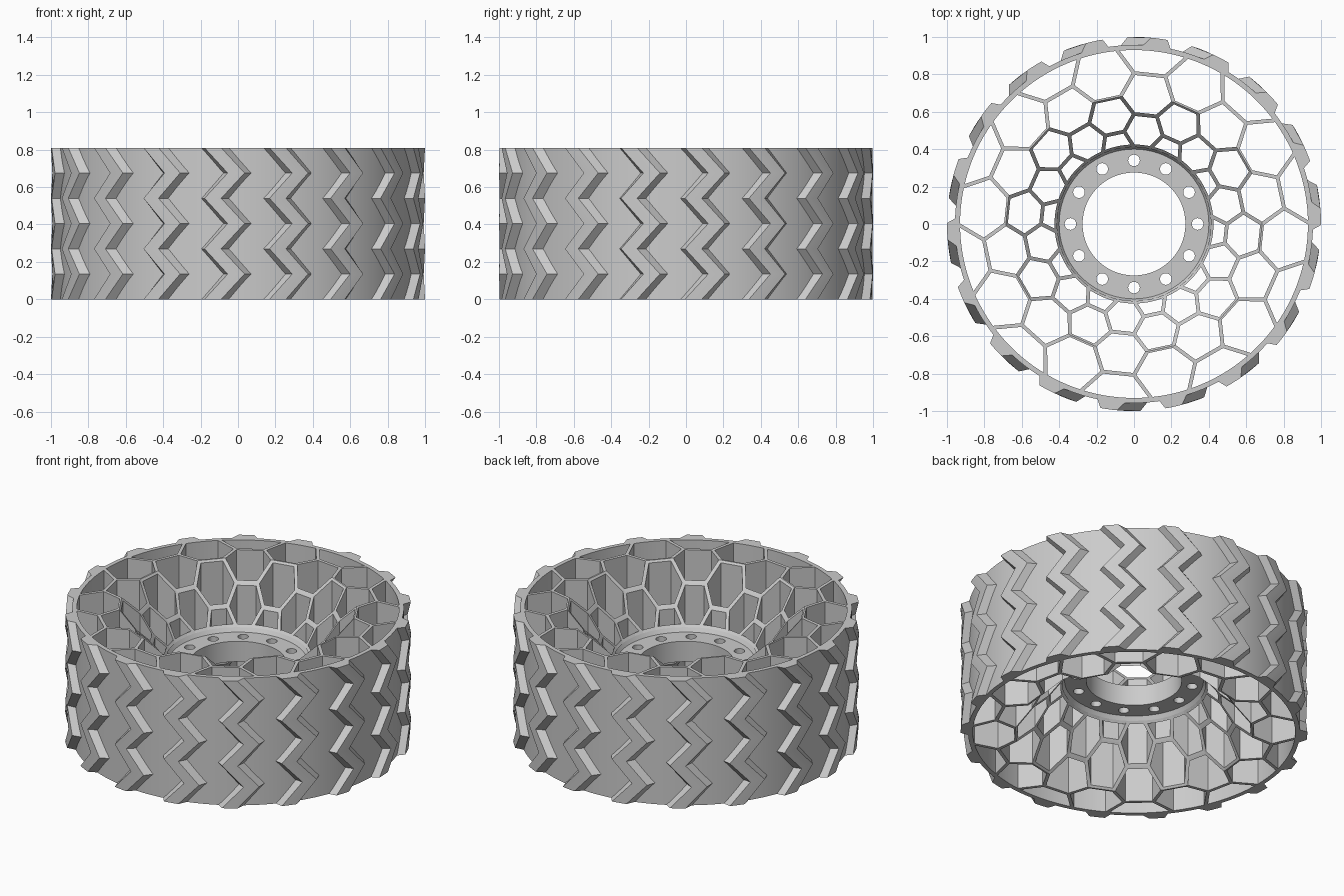
import bpy, bmesh
from math import sin, cos, pi, radians
from mathutils import Vector

HEIGHT = 0.81
MID = HEIGHT / 2
CONE_START = 0.685          # the web dishes inwards below this radius
CONE_SLOPE = 1.15
WALL = 0.02                 # web thickness
LEVELS = [0.412, 0.497, 0.588, 0.685, 0.807, 0.945]

default = bpy.data.objects.get("Cube")
if default:
    bpy.data.objects.remove(default, do_unlink=True)

grey = bpy.data.materials.new("plain_grey")
grey.use_nodes = True
grey.diffuse_color = (0.6, 0.6, 0.6, 1)
grey.node_tree.nodes["Principled BSDF"].inputs["Base Color"].default_value = (0.6, 0.6, 0.6, 1)


def polar(r, a, z=0.0):
    return Vector((r * cos(a), r * sin(a), z))


def make_object(name, bm, smooth=True):
    bmesh.ops.recalc_face_normals(bm, faces=bm.faces)
    mesh = bpy.data.meshes.new(name)
    bm.to_mesh(mesh)
    bm.free()
    mesh.materials.append(grey)
    obj = bpy.data.objects.new(name, mesh)
    bpy.context.collection.objects.link(obj)
    bpy.ops.object.select_all(action='DESELECT')
    bpy.context.view_layer.objects.active = obj
    obj.select_set(True)
    if smooth:
        bpy.ops.object.shade_smooth_by_angle(angle=radians(25))
    return obj


def lathe(name, profile, segments):
    """Closed (r, z) profile turned about z."""
    bm = bmesh.new()
    rings = [[bm.verts.new(polar(r, 2 * pi * i / segments, z)) for r, z in profile]
             for i in range(segments)]
    n = len(profile)
    for i in range(segments):
        a, b = rings[i], rings[(i + 1) % segments]
        for j in range(n):
            k = (j + 1) % n
            bm.faces.new((a[j], b[j], b[k], a[k]))
    return make_object(name, bm)


# Outer band
lathe("outer_band", [(0.93, 0), (0.957, 0), (0.957, HEIGHT), (0.93, HEIGHT)], 144)

# Hub flange with a raised conical lip
hub = lathe("hub", [(0.275, 0.34), (0.4, 0.34), (0.425, 0.3), (0.425, 0.51),
                    (0.4, 0.47), (0.275, 0.47)], 96)

# Bolt holes through the hub
bm = bmesh.new()
for i in range(12):
    a = i * pi / 6
    made = bmesh.ops.create_cone(bm, cap_ends=True, segments=24, radius1=0.031,
                                 radius2=0.031, depth=0.5)
    bmesh.ops.translate(bm, verts=made["verts"], vec=polar(0.34, a, MID))
cutter = make_object("bolt_hole_cutter", bm, smooth=False)
cutter.hide_render = True
mod = hub.modifiers.new("bolt_holes", 'BOOLEAN')
mod.operation = 'DIFFERENCE'
mod.solver = 'EXACT'
mod.object = cutter
bpy.context.view_layer.objects.active = hub
bpy.ops.object.modifier_apply(modifier=mod.name)
bpy.data.objects.remove(cutter, do_unlink=True)


# Honeycomb web, built cell by cell
def web_top(p):
    r = Vector((p.x, p.y)).length
    return HEIGHT - max(0, CONE_START - r) * CONE_SLOPE


def inset(points, d):
    """Move every side of a counter-clockwise outline inwards by d."""
    result = []
    n = len(points)
    for i in range(n):
        p = points[i]
        e1 = (p - points[i - 1]).normalized()
        e2 = (points[(i + 1) % n] - p).normalized()
        n1, n2 = Vector((-e1.y, e1.x, 0)), Vector((-e2.y, e2.x, 0))
        result.append(p + (n1 + n2) * d / (1 + n1.dot(n2)))
    return result


def cell_outline(k, centre):
    """Outline of the cell whose widest corners lie on level k."""
    def side(level, steps):
        return [polar(LEVELS[level], centre + radians(s)) for s in steps]
    if k == 0:
        return side(0, (12, 4, -4, -12)) + side(1, (-6, 6))
    if k == len(LEVELS) - 1:
        return side(k - 1, (6, -6)) + side(k, (-12, -4, 4, 12))
    return (side(k - 1, (6, -6)) + side(k, (-12,))
            + side(k + 1, (-6, 6)) + side(k, (12,)))


def add_cell(bm, outline):
    inner = inset(outline, WALL / 2)
    loops = []
    for pts in (outline, inner):
        for upper in (True, False):
            loops.append([bm.verts.new((p.x, p.y, web_top(p) if upper else HEIGHT - web_top(p)))
                          for p in pts])
    out_top, out_low, in_top, in_low = loops
    n = len(outline)
    for i in range(n):
        j = (i + 1) % n
        bm.faces.new((out_top[i], out_top[j], in_top[j], in_top[i]))
        bm.faces.new((in_top[i], in_top[j], in_low[j], in_low[i]))
        bm.faces.new((in_low[i], in_low[j], out_low[j], out_low[i]))


bm = bmesh.new()
for k in range(len(LEVELS)):
    # cells on odd and even levels are staggered by half a pitch
    first = 12 if k % 2 else 30
    for i in range(10):
        add_cell(bm, cell_outline(k, radians(first + 36 * i)))
bmesh.ops.remove_doubles(bm, verts=bm.verts, dist=0.0005)
make_object("honeycomb_web", bm, smooth=False)

# Zigzag tread bars with sloping flanks
BAR = [(-0.21, 0.95), (-0.18, 1.0), (-0.15, 1.0), (-0.12, 1.0), (-0.09, 1.0), (-0.045, 0.95)]
bm = bmesh.new()
for i in range(18):
    base = -pi / 2 + i * pi / 9
    rows = []
    for s in range(7):
        shift = 0.125 * (s % 2)
        rows.append([bm.verts.new(polar(r, base + a + shift, HEIGHT * s / 6)) for a, r in BAR])
    for low, high in zip(rows, rows[1:]):
        for j in range(len(BAR)):
            m = (j + 1) % len(BAR)
            bm.faces.new((low[j], low[m], high[m], high[j]))
    bm.faces.new(rows[0])
    bm.faces.new(rows[-1])
make_object("tread_bars", bm)
